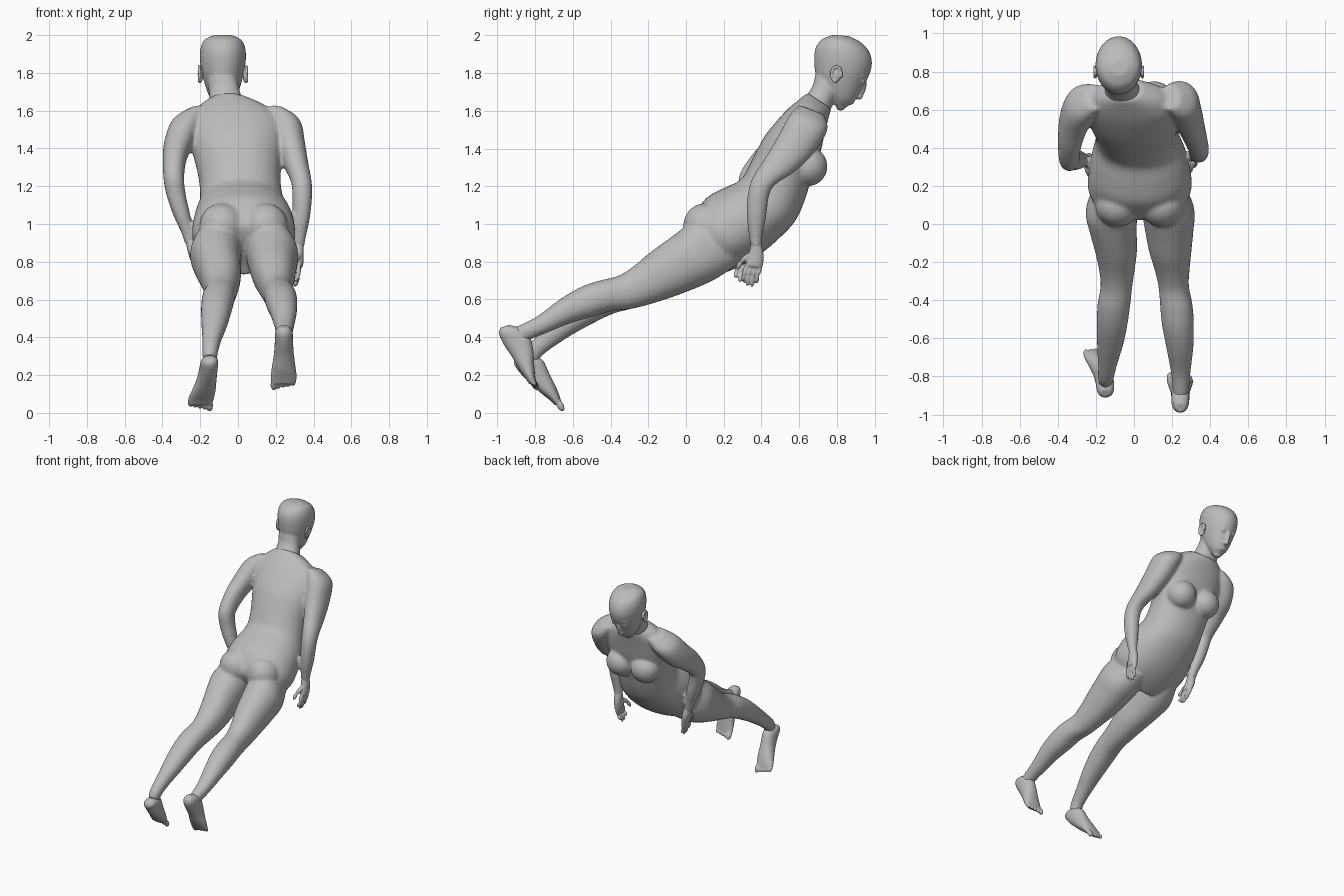
import bpy, bmesh, math
from mathutils import Vector, Matrix

skin = bpy.data.materials.new("grey skin")
skin.diffuse_color = (0.5, 0.5, 0.5, 1)


def catmull(p0, p1, p2, p3, t):
    return [0.5 * (2*b + (c-a)*t + (2*a-5*b+4*c-d)*t*t + (3*b-a-3*c+d)*t**3)
            for a, b, c, d in zip(p0, p1, p2, p3)]


def loft(bm, sections, n=28, power=0.92, steps=4):
    """Section = centre x, half width, back y, back z, front y, front z."""
    s = [sections[0]] + list(sections) + [sections[-1]]
    rows = [catmull(*s[i:i+4], k/steps) for i in range(len(s)-3) for k in range(steps)]
    rows.append(sections[-1])
    rings = []
    for cx, hw, by, bz, fy, fz in rows:
        mid = Vector((cx, (by+fy)/2, (bz+fz)/2))
        dep = Vector((0, (fy-by)/2, (fz-bz)/2))
        ring = []
        for k in range(n):
            a = 2*math.pi*k/n
            c, d = math.cos(a), math.sin(a)
            c = math.copysign(abs(c)**power, c)
            d = math.copysign(abs(d)**power, d)
            ring.append(bm.verts.new(mid + Vector((hw*c, 0, 0)) + dep*d))
        rings.append(ring)
    for a, b in zip(rings, rings[1:]):
        for k in range(n):
            bm.faces.new((a[k], a[(k+1) % n], b[(k+1) % n], b[k]))
    bm.faces.new(rings[0][::-1])
    bm.faces.new(rings[-1])


def ball(bm, loc, size, tilt=0):
    m = Matrix.Translation(loc) @ Matrix.Rotation(tilt, 4, 'X') @ Matrix.Diagonal((*size, 1))
    bmesh.ops.create_uvsphere(bm, u_segments=24, v_segments=14, radius=1, matrix=m)


def rod(bm, a, b, r):
    a, b = Vector(a), Vector(b)
    m = (Matrix.Translation((a+b)/2) @ (b-a).to_track_quat('Z', 'Y').to_matrix().to_4x4()
         @ Matrix.Diagonal((r, r, (b-a).length/2 + r*0.6, 1)))
    bmesh.ops.create_uvsphere(bm, u_segments=14, v_segments=10, radius=1, matrix=m)


def finish(bm, name, voxel, smooth):
    """Fuse the overlapping volumes into one soft skin."""
    bmesh.ops.recalc_face_normals(bm, faces=bm.faces)
    me = bpy.data.meshes.new(name)
    bm.to_mesh(me)
    bm.free()
    me.materials.append(skin)
    for p in me.polygons:
        p.use_smooth = True
    ob = bpy.data.objects.new(name, me)
    bpy.context.collection.objects.link(ob)
    r = ob.modifiers.new("fuse", 'REMESH')
    r.mode = 'VOXEL'
    r.voxel_size = voxel
    r.use_smooth_shade = True
    s = ob.modifiers.new("soften", 'SMOOTH')
    s.factor = 0.5
    s.iterations = smooth
    return ob


# Torso, arms and legs
bm = bmesh.new()
loft(bm, [
    (.03, .10, .04, .93, .17, .73), (.03, .22, .02, .99, .24, .755),
    (.03, .27, .05, 1.06, .33, .80), (.03, .267, .11, 1.14, .42, .86),
    (.027, .25, .20, 1.19, .50, .93), (.02, .222, .29, 1.235, .575, 1.01),
    (.012, .215, .335, 1.31, .62, 1.10), (.005, .222, .375, 1.39, .65, 1.19),
    (0, .238, .42, 1.47, .68, 1.28), (-.005, .25, .48, 1.545, .715, 1.39),
    (-.01, .24, .54, 1.61, .735, 1.48), (-.03, .185, .60, 1.66, .755, 1.56),
    (-.05, .10, .645, 1.695, .77, 1.61)], n=40)
for s in (-1, 1):
    ball(bm, (.03 + s*.115, .10, .99), (.12, .115, .12))       # buttocks
    ball(bm, (s*.105, .645, 1.305), (.108, .105, .105))        # breasts

# Right arm, then left arm
loft(bm, [
    (.19, .055, .60, 1.63, .73, 1.58), (.245, .085, .55, 1.58, .75, 1.50),
    (.275, .08, .49, 1.47, .68, 1.38), (.305, .067, .425, 1.36, .58, 1.28),
    (.335, .055, .35, 1.24, .475, 1.21), (.34, .052, .325, 1.14, .44, 1.15),
    (.335, .046, .322, 1.03, .425, 1.04), (.325, .035, .335, .93, .405, .935),
    (.32, .029, .345, .87, .40, .87)])
loft(bm, [
    (-.20, .055, .60, 1.63, .73, 1.58), (-.265, .085, .54, 1.58, .73, 1.50),
    (-.31, .08, .455, 1.48, .65, 1.39), (-.335, .064, .36, 1.38, .53, 1.31),
    (-.34, .055, .285, 1.265, .42, 1.23), (-.33, .052, .28, 1.16, .40, 1.17),
    (-.30, .046, .285, 1.05, .39, 1.06), (-.265, .035, .30, .95, .37, .955),
    (-.25, .029, .305, .89, .36, .89)])

# Right leg, then left leg
loft(bm, [
    (.16, .11, .06, 1.04, .28, .79), (.18, .137, -.02, .975, .16, .71),
    (.185, .127, -.10, .915, .04, .655), (.19, .112, -.19, .85, -.08, .61),
    (.20, .092, -.28, .775, -.19, .575), (.208, .08, -.36, .725, -.29, .55),
    (.222, .085, -.46, .70, -.39, .54), (.23, .084, -.56, .665, -.49, .51),
    (.24, .072, -.67, .60, -.61, .475), (.245, .053, -.79, .51, -.745, .42),
    (.245, .043, -.89, .46, -.83, .385), (.243, .038, -.93, .44, -.86, .36)])
loft(bm, [
    (-.10, .11, .06, 1.04, .28, .79), (-.118, .135, -.02, .975, .16, .71),
    (-.11, .124, -.10, .915, .04, .655), (-.095, .111, -.19, .845, -.08, .61),
    (-.09, .094, -.28, .77, -.19, .575), (-.092, .083, -.36, .72, -.29, .55),
    (-.105, .086, -.455, .68, -.385, .525), (-.115, .081, -.56, .615, -.49, .475),
    (-.125, .069, -.66, .53, -.60, .415), (-.138, .051, -.76, .435, -.70, .35),
    (-.147, .042, -.835, .36, -.77, .295), (-.15, .038, -.86, .31, -.79, .25)])
finish(bm, "torso_and_limbs", 0.010, 8)

# Head with neck, nose, lips and eyelids
bm = bmesh.new()
hx = -.08
loft(bm, [
    (hx+.02, .095, .63, 1.67, .765, 1.60), (hx+.01, .082, .67, 1.73, .785, 1.65),
    (hx, .08, .685, 1.79, .82, 1.70), (hx, .07, .70, 1.84, .86, 1.76)])
loft(bm, [
    (hx, .03, .775, 1.645, .82, 1.605), (hx, .066, .74, 1.70, .875, 1.635),
    (hx, .087, .705, 1.75, .912, 1.68), (hx, .104, .685, 1.80, .945, 1.74),
    (hx, .116, .68, 1.85, .975, 1.80), (hx, .122, .68, 1.90, .985, 1.86),
    (hx, .118, .692, 1.945, .967, 1.92), (hx, .098, .725, 1.982, .92, 1.967),
    (hx, .05, .78, 2.002, .86, 1.996)], n=36, power=1)
rod(bm, (hx, .95, 1.755), (hx, .925, 1.675), .016)
ball(bm, (hx, .918, 1.672), (.021, .018, .014))
ball(bm, (hx, .878, 1.645), (.03, .014, .013), .6)
ball(bm, (hx, .82, 1.62), (.03, .025, .02))
for s in (-1, 1):
    ball(bm, (hx + s*.043, .937, 1.753), (.02, .013, .011))
    rod(bm, (hx + s*.02, .957, 1.78), (hx + s*.07, .932, 1.785), .012)
finish(bm, "head", 0.008, 4)

# Ears: a tilted shell with a raised rim
for s, side in ((1, "right"), (-1, "left")):
    bm = bmesh.new()
    ex = hx + s*.117
    ball(bm, (ex, .80, 1.79), (.012, .024, .045), -.35)
    pts = [(ex + s*.008, .797 + .027*math.cos(a), 1.793 + .042*math.sin(a))
           for a in [math.radians(d) for d in range(-20, 261, 40)]]
    for a, b in zip(pts, pts[1:]):
        rod(bm, a, b, .009)
    finish(bm, "ear_" + side, 0.004, 3)


# Hands hanging from the wrists, with half-curled fingers
def hand(name, x, y, z, lean, inward):
    bm = bmesh.new()
    loft(bm, [(x, .028, y-.027, z+.02, y+.027, z+.02),
              (x+lean*.3, .028, y-.04, z-.04, y+.04, z-.045),
              (x+lean*.7, .025, y-.055, z-.09, y+.035, z-.10),
              (x+lean*.8, .018, y-.055, z-.105, y+.028, z-.115)], n=20)
    for i in range(4):
        fy = y - .048 + i*.024
        tip = (.19, .215, .22, .20)[i]
        a = (x+lean*.7, fy, z-.095)
        b = (x+lean, fy-.018, z-.155)
        rod(bm, a, b, .0135)
        rod(bm, b, (x+lean+inward*.018, fy-.022, z-tip+.012), .012)
    rod(bm, (x, y-.03, z-.04), (x+inward*.02, y-.08, z-.08), .016)      # thumb
    rod(bm, (x+inward*.02, y-.08, z-.08), (x+inward*.03, y-.10, z-.115), .013)
    finish(bm, name, 0.005, 3)


hand("hand_right", .32, .372, .88, 0, -1)
hand("hand_left", -.25, .332, .90, .035, 1)


# Feet, pointing down with five toes each
def foot(name, sections, tip, inner):
    bm = bmesh.new()
    loft(bm, sections, n=24)
    cx, hw, by, bz, fy, fz = sections[-1]
    for i in range(5):
        x = cx + inner*(.05 - i*.0255)
        reach = 1 - i*.13
        a = Vector((x, (by+fy)/2, (bz+fz)/2 + .012))
        b = Vector((x, tip[0], tip[1]))
        rod(bm, a, a.lerp(b, reach), .0185 if i == 0 else .0135)
    finish(bm, name, 0.006, 3)


foot("foot_right", [
    (.243, .025, -.985, .45, -.94, .465), (.243, .045, -.99, .415, -.88, .45),
    (.243, .048, -.965, .36, -.83, .41), (.243, .052, -.925, .30, -.81, .34),
    (.242, .062, -.885, .23, -.805, .265), (.242, .069, -.85, .18, -.80, .205),
    (.24, .066, -.83, .15, -.795, .165)], (-.79, .13), -1)
foot("foot_left", [
    (-.15, .025, -.905, .285, -.87, .305), (-.15, .045, -.91, .255, -.82, .30),
    (-.155, .048, -.875, .205, -.76, .28), (-.165, .052, -.825, .155, -.725, .21),
    (-.18, .062, -.77, .105, -.69, .14), (-.195, .068, -.72, .065, -.67, .09),
    (-.20, .065, -.695, .04, -.66, .055)], (-.655, .018), 1)
